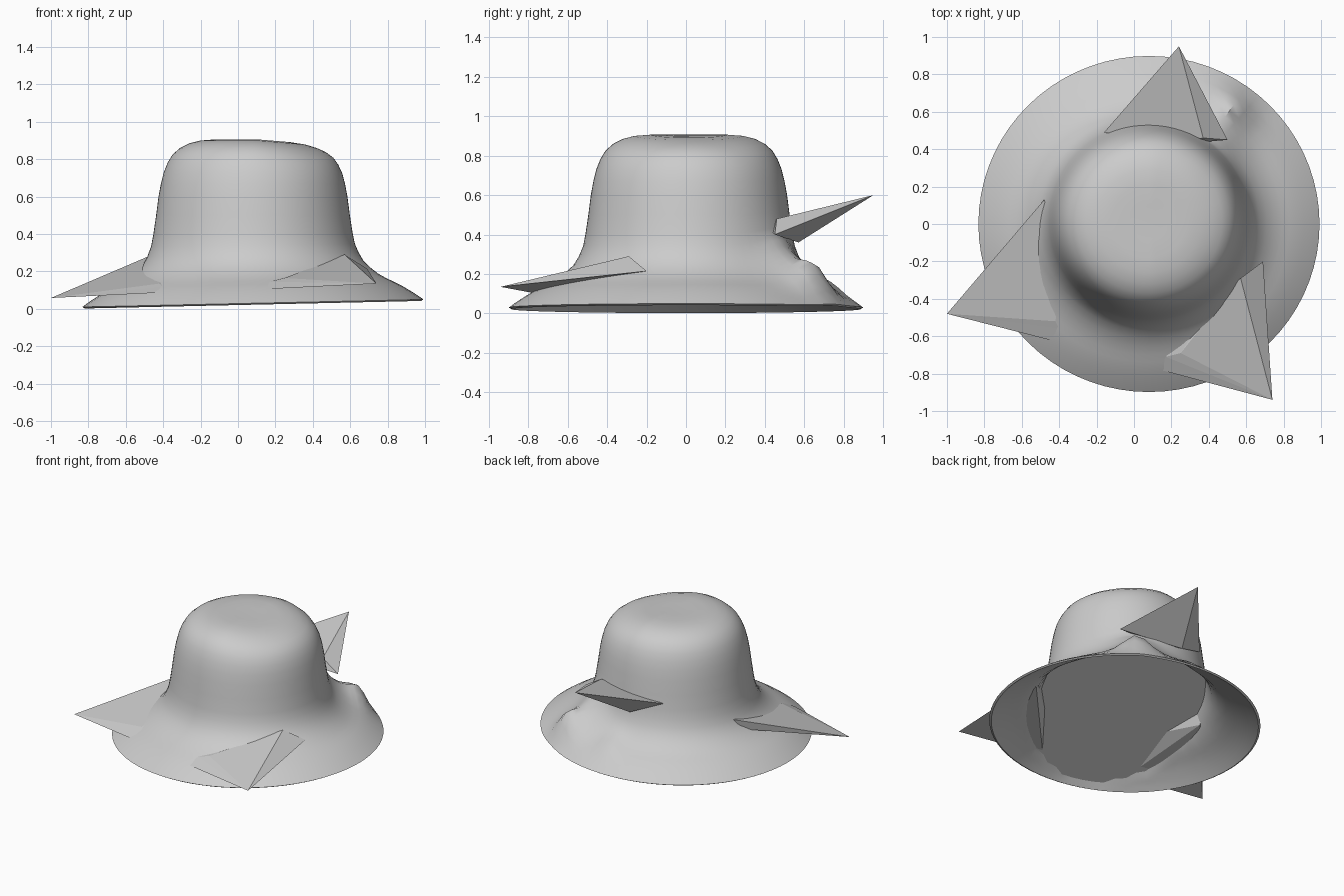
import bpy, bmesh, math

if "Cube" in bpy.data.objects:
    bpy.data.objects.remove(bpy.data.objects["Cube"])

SEG = 72
CX = 0.08


def clamp(v):
    return max(0.0, min(1.0, v))


def make_object(name, bm, smooth):
    bmesh.ops.recalc_face_normals(bm, faces=bm.faces)
    me = bpy.data.meshes.new(name)
    bm.to_mesh(me)
    bm.free()
    ob = bpy.data.objects.new(name, me)
    bpy.context.collection.objects.link(ob)
    if smooth:
        bpy.context.view_layer.objects.active = ob
        ob.select_set(True)
        bpy.ops.object.shade_smooth_by_angle(angle=math.radians(40))
        ob.select_set(False)
    return ob


def bump(x, y, cx, cy, height, size):
    return height * math.exp(-((x - cx) ** 2 + (y - cy) ** 2) / (2 * size * size))


# Outer profile of the bell from crown to rim (radius, height)
outer = [(0.1, .903), (0.2, .906), (0.28, .9), (0.34, .885), (0.39, .86), (0.43, .825),
         (0.457, .78), (0.477, .73), (0.492, .67), (0.505, .6), (0.518, .5), (0.533, .4),
         (0.545, .34), (0.565, .29), (0.59, .245), (0.63, .205), (0.67, .173), (0.71, .15),
         (0.75, .13), (0.79, .11), (0.83, .085), (0.87, .06), (0.912, .03)]


def surface(r, z, a):
    """Point on the bell: tilted brim, raised shelf at the back right, sloped top."""
    cy = 0.015 * clamp((0.7 - r) / 0.15)
    x, y = CX + r * math.cos(a), cy + r * math.sin(a) * 0.985
    w = clamp((r - 0.51) / 0.06)
    fade = w * clamp((0.93 - r) / 0.12)
    z += 0.022 * (x - CX) * w
    z += fade * (bump(x, y, .53, .66, .10, .075) + bump(x, y, .42, .52, .09, .13)
                 + bump(x, y, .12, .71, .03, .06))
    z -= 0.025 * clamp((x - 0.1) / 0.3) * clamp((z - 0.7) / 0.18)
    return x, y, max(z, 0)


def plate_height(x, y):
    """Tilted plane of the three-pointed plate passing through the bell."""
    return 0.295 + 0.119 * x + 0.275 * y


def bridge(bm, rings):
    for a, b in zip(rings, rings[1:]):
        for k in range(SEG):
            j = (k + 1) % SEG
            bm.faces.new((a[k], a[j], b[j], b[k]))


angles = [2 * math.pi * k / SEG for k in range(SEG)]
bm = bmesh.new()
rings = [[bm.verts.new(surface(r, z, a)) for a in angles] for r, z in outer]
bridge(bm, rings)
bm.faces.new(rings[0])

# Underside of the brim, running inside the wall up to the plate
STEPS = 8
inner = [[] for _ in range(STEPS + 1)]
for a in angles:
    path = []
    for r, z in reversed(outer):
        x, y, h = surface(r, z, a)
        path.append((CX + (x - CX) * 0.985, y * 0.985, max(h - 0.008, 0)))
        if h > plate_height(x, y):
            break
    # meet the plate exactly on the last segment
    p, q = path[-2], path[-1]
    dp, dq = p[2] - plate_height(*p[:2]), q[2] - plate_height(*q[:2])
    t = clamp(dp / (dp - dq)) if dp != dq else 1
    x, y = (p[i] + (q[i] - p[i]) * t for i in (0, 1))
    path[-1] = (x, y, plate_height(x, y))
    for s in range(STEPS + 1):
        f = s / STEPS * (len(path) - 1)
        i = min(int(f), len(path) - 2)
        co = [path[i][c] + (path[i + 1][c] - path[i][c]) * (f - i) for c in range(3)]
        inner[s].append(bm.verts.new(co))
bridge(bm, [rings[-1]] + inner)
bm_floor = [v.co.copy() for v in inner[-1]]
make_object("bell_body", bm, True)

# Flat middle of the plate, seen from below
bm = bmesh.new()
bm.faces.new([bm.verts.new(co) for co in reversed(bm_floor)])
make_object("plate_middle", bm, False)


# Flat-topped points of the plate: tip, base corners, and a root inside the body
def spike(name, tip, base, root):
    bm = bmesh.new()
    t = bm.verts.new(tip)
    q = bm.verts.new(root)
    ring = [bm.verts.new(p) for p in base]
    for k in range(len(ring)):
        j = (k + 1) % len(ring)
        bm.faces.new((t, ring[k], ring[j]))
        bm.faces.new((q, ring[j], ring[k]))
    make_object(name, bm, False)


spike("back_point", (.24, .95, .6),
      [(-.16, .49, .45), (.37, .46, .48), (.5, .45, .40), (.06, .57, .36)],
      (.16, .42, .43))
spike("front_right_point", (.74, -.94, .135),
      [(.57, -.29, .29), (.25, -.69, .165), (.17, -.71, .145), (.14, -.78, .105),
       (.69, -.2, .215)],
      (.4, -.45, .22))
spike("left_point", (-1.0, -.48, .058),
      [(-.48, .13, .28), (-.42, -.52, .135), (-.40, -.56, .12), (-.45, -.62, .085),
       (-.51, .08, .2)],
      (-.38, -.2, .21))
